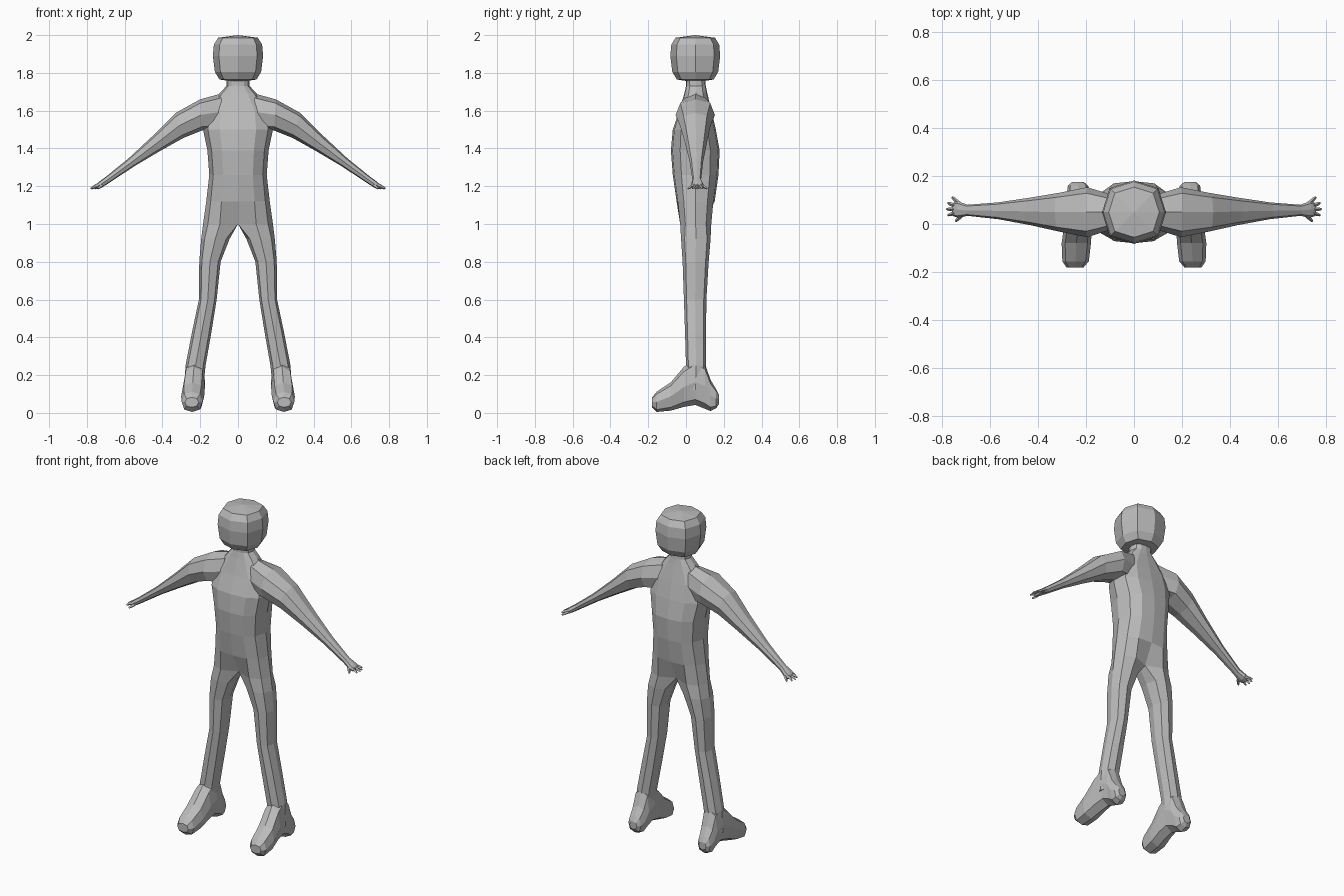
import bpy, bmesh
from mathutils import Vector

if "Cube" in bpy.data.objects:
    bpy.data.objects.remove(bpy.data.objects["Cube"])

GREY = bpy.data.materials.new("plain_grey")
GREY.diffuse_color = (0.5, 0.5, 0.5, 1)
GREY.use_nodes = True
GREY.node_tree.nodes["Principled BSDF"].inputs["Base Color"].default_value = GREY.diffuse_color


def loft(name, rings, mirror=True, tips=None, open_center=False):
    """Skin a list of equal-length point rings; optional pole points at the ends."""
    bm = bmesh.new()
    rows = [[bm.verts.new(p) for p in r] for r in rings]
    n = len(rows[0])
    for a, b in zip(rows, rows[1:]):
        for i in range(n):
            j = (i + 1) % n
            bm.faces.new((a[i], a[j], b[j], b[i]))
    for end, row in enumerate((rows[0], rows[-1])):
        if tips:
            pole = bm.verts.new(tips[end])
            for i in range(n):
                bm.faces.new((row[i], row[(i + 1) % n], pole))
        else:
            bm.faces.new(row)
    bmesh.ops.recalc_face_normals(bm, faces=bm.faces)
    if open_center:  # drop the hidden wall on the mirror plane
        wall = [f for f in bm.faces if all(abs(v.co.x) < 1e-5 for v in f.verts)]
        bmesh.ops.delete(bm, geom=wall, context='FACES')
    me = bpy.data.meshes.new(name)
    bm.to_mesh(me)
    bm.free()
    me.materials.append(GREY)
    ob = bpy.data.objects.new(name, me)
    bpy.context.collection.objects.link(ob)
    if mirror:
        ob.modifiers.new("mirror", 'MIRROR')
    return ob


def octagon(c, u, v, d=0.76):
    """Eight points around c with half-axes u and v."""
    c, u, v = Vector(c), Vector(u), Vector(v)
    sides = [(1, 0), (d, d), (0, 1), (-d, d), (-1, 0), (-d, -d), (0, -1), (d, -d)]
    return [c + u * a + v * b for a, b in sides]


# Torso and leg: one half, mirrored (z, inner x, outer x, front y, back y)
def body_ring(z, xi, xo, yf, yb):
    yc, h, w = (yf + yb) / 2, (yb - yf) / 2, xo - xi
    if xi > 0:
        return octagon((xi + w / 2, yc, z), (w / 2, 0, 0), (0, h, 0))
    k = 0.5 if z == 1.0 else 1.0  # crotch ring is pinched in the middle
    prof = [(1, 0), (.86, .62), (.52, .93), (0, k), (0, 0), (0, -k), (.52, -.93), (.86, -.62)]
    return [(w * a, yc + h * b, z) for a, b in prof]


body = [
    (1.78, 0, .060, .000, .100), (1.73, 0, .062, .000, .105),
    (1.695, 0, .095, -.008, .112), (1.60, 0, .17, -.035, .135),
    (1.50, 0, .185, -.07, .158), (1.39, 0, .162, -.08, .178),
    (1.26, 0, .152, -.07, .172), (1.12, 0, .168, -.05, .152),
    (1.0, 0, .185, -.037, .14), (.92, .045, .195, -.026, .13),
    (.80, .092, .205, -.018, .12), (.60, .113, .207, -.011, .108),
    (.42, .142, .245, -.005, .106), (.25, .172, .278, .0, .106),
    (.12, .185, .285, .0, .1)]
loft("torso_and_legs", [body_ring(*r) for r in body], open_center=True)

# Head: rounded box (z, scale)
head = [(1.765, .74), (1.805, .92), (1.89, 1), (1.95, .96), (1.986, .79)]
loft("head", [octagon((0, .049, z), (.133 * s, 0, 0), (0, .132 * s, 0)) for z, s in head],
     mirror=False, tips=[(0, .049, 1.75), (0, .049, 2.0)])

# Arm and palm: (top x, top z, bottom x, bottom z, front y, back y)
arm = [
    (.09, 1.69, .08, 1.50, -.02, .12), (.20, 1.66, .19, 1.495, -.055, .153),
    (.33, 1.588, .29, 1.455, -.032, .13), (.45, 1.468, .41, 1.388, -.005, .11),
    (.58, 1.347, .55, 1.305, .02, .09), (.70, 1.25, .683, 1.217, .034, .08),
    (.738, 1.222, .722, 1.192, .026, .094), (.756, 1.206, .745, 1.186, .032, .09)]
loft("arms", [octagon(((a + c) / 2, (f + g) / 2, (b + d) / 2),
                      ((a - c) / 2, 0, (b - d) / 2), (0, (g - f) / 2, 0))
              for a, b, c, d, f, g in arm])

# Fingers: small tapered prisms fanning from the palm (base x, base y, tip x, tip y)
fingers = [(.728, .086, .757, .112), (.745, .076, .775, .088), (.748, .061, .780, .062),
           (.745, .046, .775, .036), (.72, .034, .742, .011)]
for i, (bx, by, tx, ty) in enumerate(fingers):
    base, tip = Vector((bx, by, 1.204)), Vector((tx, ty, 1.187))
    side = (tip - base).cross(Vector((0, 0, 1))).normalized()
    up = side.cross(tip - base).normalized()
    rings = []
    for t, r in ((0, .009), (.7, .007), (1, .004)):
        c = base.lerp(tip, t)
        rings.append([c + side * r, c + up * r, c - side * r, c - up * r])
    loft("finger_%d" % (i + 1), rings)

# Foot: (y, low z, high z, centre x, half width)
foot = [
    (-.180, .030, .082, .245, .036), (-.155, .005, .112, .243, .055),
    (-.08, .012, .162, .240, .061), (-.01, .032, .245, .233, .058),
    (.05, .042, .285, .229, .055), (.10, .022, .26, .229, .052),
    (.13, .010, .175, .231, .048), (.160, .025, .125, .233, .042),
    (.175, .048, .095, .233, .024)]
loft("feet", [octagon((x, y, (a + b) / 2), (w, 0, 0), (0, 0, (b - a) / 2))
              for y, a, b, x, w in foot])
